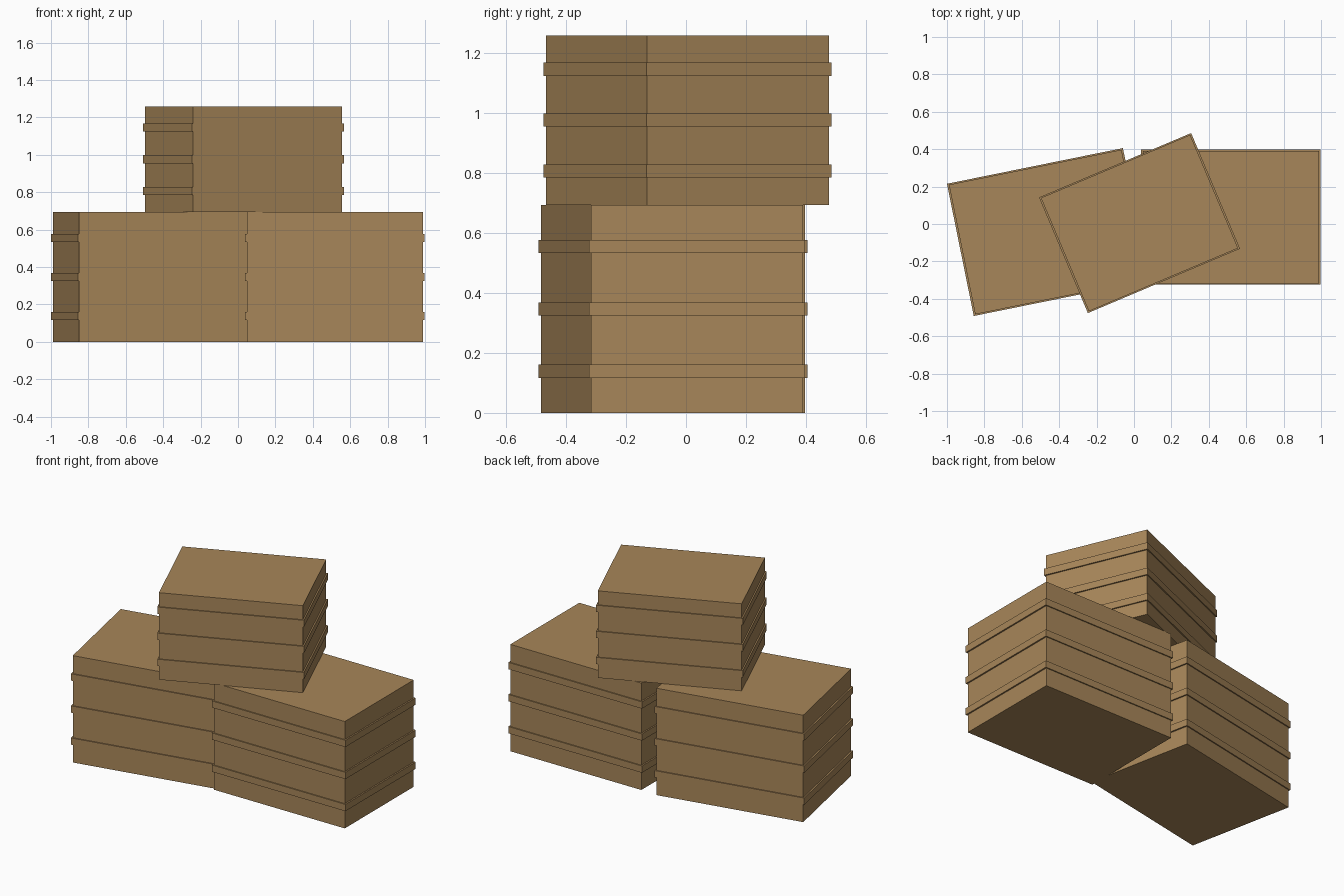
import bpy
from mathutils import Matrix

if "Cube" in bpy.data.objects:
    bpy.data.objects.remove(bpy.data.objects["Cube"])

wood = bpy.data.materials.new("crate_brown")
wood.diffuse_color = (0.39, 0.24, 0.10, 1.0)
wood.use_nodes = True
wood.node_tree.nodes["Principled BSDF"].inputs["Base Color"].default_value = wood.diffuse_color


def box(name, centre, size, angle):
    """Flat-sided box turned about z."""
    bpy.ops.mesh.primitive_cube_add(size=1)
    ob = bpy.context.object
    ob.name = name
    ob.data.transform(Matrix.Diagonal((*size, 1)))
    ob.location = centre
    ob.rotation_euler[2] = angle
    ob.data.materials.append(wood)


def crate(name, x, y, z, size, angle):
    """Crate body with three slightly proud bands around it."""
    w, d, h = size
    box(name + "_body", (x, y, z + h / 2), size, angle)
    for i, f in enumerate((0.2, 0.5, 0.8), 1):
        box(f"{name}_band_{i}", (x, y, z + h * f),
            (w * 1.02, d * 1.02, 0.044), angle)


# two crates on the ground, a smaller one stacked across them
crate("right_crate", 0.5185, 0.0365, 0, (0.941, 0.707, 0.694), 0)
crate("left_crate", -0.458, -0.043, 0, (0.941, 0.707, 0.694), 0.2)
crate("top_crate", 0.0295, 0.005, 0.694, (0.866, 0.658, 0.565), 0.4)
